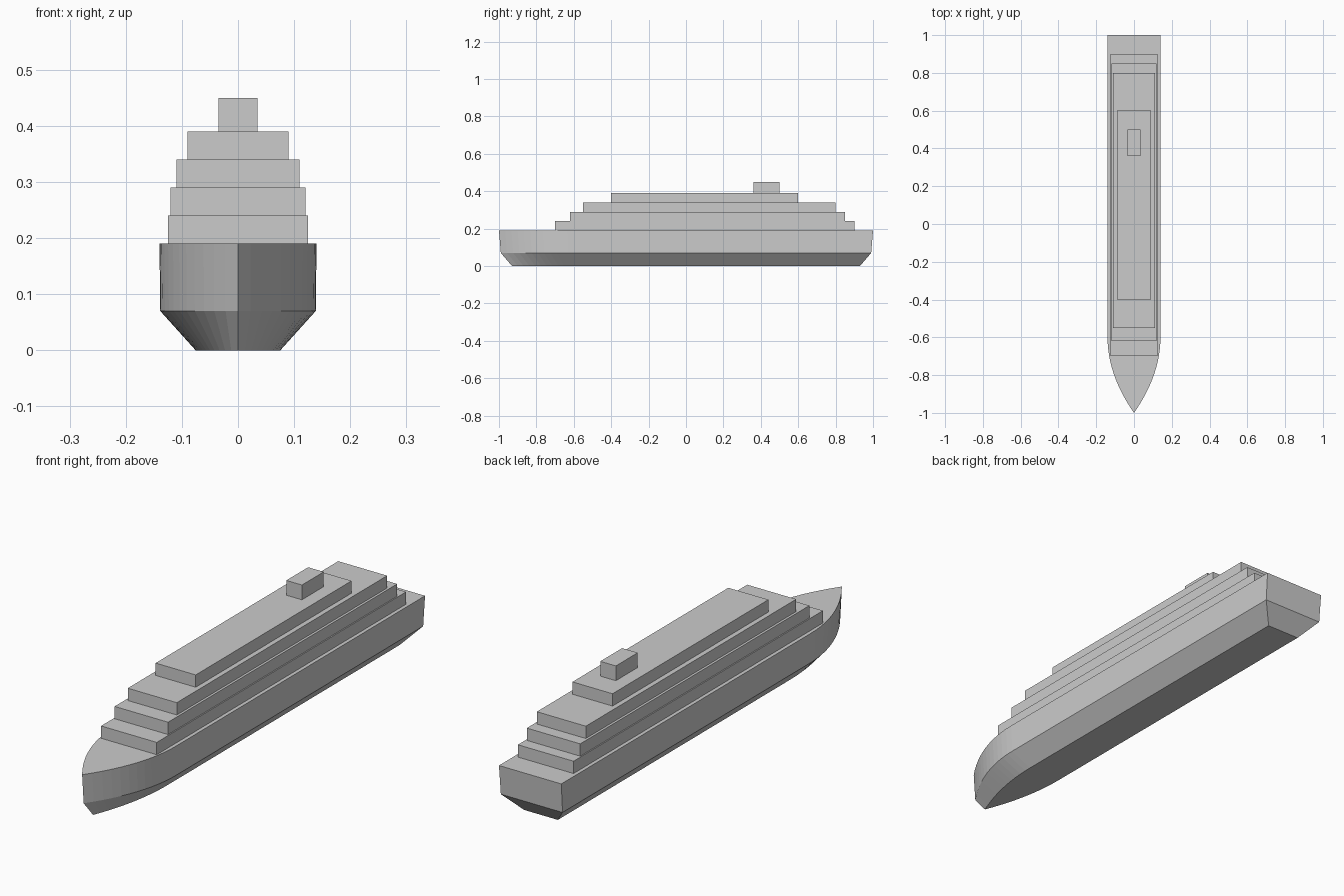
import bpy
import bmesh

default_cube = bpy.data.objects.get("Cube")
if default_cube:
    bpy.data.objects.remove(default_cube, do_unlink=True)

# Single paint for the whole ship
grey = bpy.data.materials.new("light_grey")
grey.use_nodes = True
colour = (0.6, 0.6, 0.6, 1)
grey.diffuse_color = colour
grey.node_tree.nodes["Principled BSDF"].inputs["Base Color"].default_value = colour


def add_object(name, bm):
    bmesh.ops.recalc_face_normals(bm, faces=bm.faces)
    mesh = bpy.data.meshes.new(name)
    bm.to_mesh(mesh)
    bm.free()
    mesh.materials.append(grey)
    obj = bpy.data.objects.new(name, mesh)
    bpy.context.collection.objects.link(obj)
    return obj


def hull_outline(half_width=0.14, bow_start=-0.6, steps=12):
    """Deck plan: square stern, straight sides and a curved pointed bow."""
    control_y = (bow_start - 1) / 2
    side = [(half_width, 1.0)]
    for i in range(steps):
        t = i / steps
        x = half_width * (1 - t * t)
        y = (1 - t) ** 2 * bow_start + 2 * t * (1 - t) * control_y - t * t
        side.append((x, y))
    return side + [(0, -1)] + [(-x, y) for x, y in reversed(side)]


def box(name, half_width, y_front, y_back, z_low, z_high):
    bm = bmesh.new()
    corners = [(-half_width, y_front), (half_width, y_front),
               (half_width, y_back), (-half_width, y_back)]
    base = bm.faces.new([bm.verts.new((x, y, z_low)) for x, y in corners])
    top = bmesh.ops.extrude_face_region(bm, geom=[base], use_keep_orig=True)
    moved = [v for v in top["geom"] if isinstance(v, bmesh.types.BMVert)]
    bmesh.ops.translate(bm, verts=moved, vec=(0, 0, z_high - z_low))
    return add_object(name, bm)


# Hull: the deck plan lofted through keel, chine and deck levels
bm = bmesh.new()
outline = hull_outline()
levels = [(0.54, 0.93, 0), (0.99, 0.99, 0.07), (1, 1, 0.19)]
rings = [[bm.verts.new((x * sx, y * sy, z)) for x, y in outline]
         for sx, sy, z in levels]
count = len(outline)
for low, high in zip(rings, rings[1:]):
    for i in range(count):
        j = (i + 1) % count
        bm.faces.new((low[i], low[j], high[j], high[i]))
bm.faces.new(rings[0])
bm.faces.new(rings[-1])
add_object("hull", bm)

# Stepped passenger decks: half width, front, back
decks = [(0.125, -0.70, 0.90), (0.12, -0.62, 0.85),
         (0.11, -0.55, 0.80), (0.09, -0.40, 0.60)]
for i, (half_width, front, back) in enumerate(decks):
    z = 0.19 + 0.05 * i
    box(f"deck_{i + 1}", half_width, front, back, z, z + 0.05)

# Funnel
box("funnel", 0.035, 0.36, 0.50, 0.39, 0.45)
